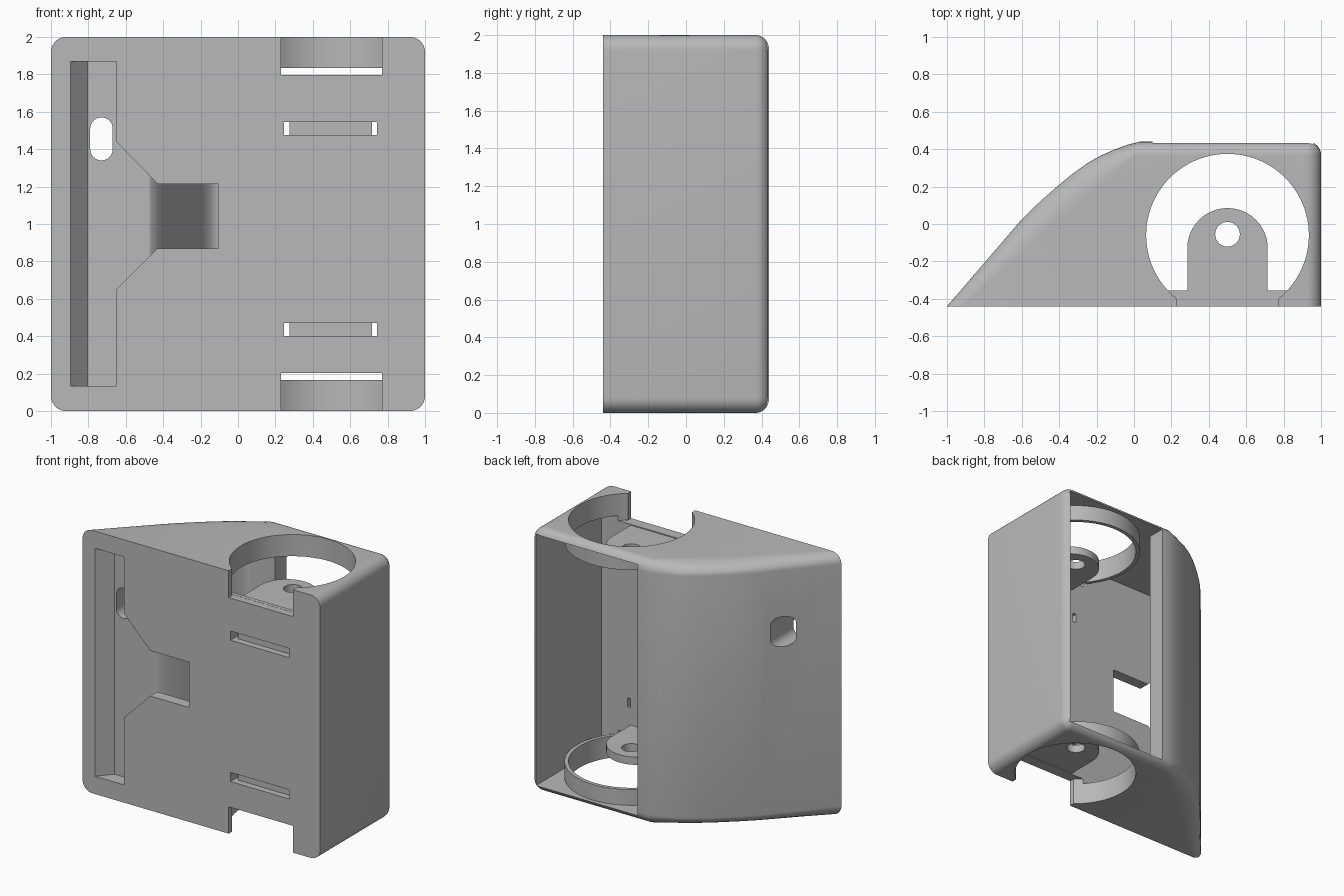
import bpy, bmesh, math
from mathutils import Vector

cube = bpy.data.objects.get("Cube")
if cube:
    bpy.data.objects.remove(cube)

grey = bpy.data.materials.new("plain grey")
grey.use_nodes = True
grey.diffuse_color = (0.48, 0.48, 0.48, 1)
grey.node_tree.nodes["Principled BSDF"].inputs["Base Color"].default_value = grey.diffuse_color


def loft(name, rings):
    """Closed solid skinned through rings of equal point count."""
    bm = bmesh.new()
    loops = [[bm.verts.new(p) for p in ring] for ring in rings]
    n = len(loops[0])
    for a, b in zip(loops, loops[1:]):
        for i in range(n):
            j = (i + 1) % n
            bm.faces.new((a[i], a[j], b[j], b[i]))
    bm.faces.new(loops[0][::-1])
    bm.faces.new(loops[-1])
    bmesh.ops.recalc_face_normals(bm, faces=bm.faces)
    mesh = bpy.data.meshes.new(name)
    bm.to_mesh(mesh)
    bm.free()
    mesh.materials.append(grey)
    ob = bpy.data.objects.new(name, mesh)
    bpy.context.collection.objects.link(ob)
    return ob


def prism(name, pts, lo, hi, axis="Z"):
    """Extrude an outline along z, or an x-z outline along y."""
    if axis == "Z":
        return loft(name, [[(x, y, h) for x, y in pts] for h in (lo, hi)])
    return loft(name, [[(x, h, z) for x, z in pts] for h in (lo, hi)])


def rect(x0, x1, y0, y1):
    return [(x0, y0), (x1, y0), (x1, y1), (x0, y1)]


def arc(cx, cy, r, a0, a1, n):
    return [(cx + r * math.cos(math.radians(a0 + (a1 - a0) * i / n)),
             cy + r * math.sin(math.radians(a0 + (a1 - a0) * i / n))) for i in range(n + 1)]


def circle(cx, cy, r, n=96):
    return arc(cx, cy, r, 0, 360, n)[:-1]


def combine(part, operation):
    mod = body.modifiers.new(part.name, "BOOLEAN")
    mod.object, mod.operation, mod.solver = part, operation, "EXACT"
    bpy.context.view_layer.objects.active = body
    bpy.ops.object.modifier_apply(modifier=mod.name)
    bpy.data.objects.remove(part)


def cut(part):
    combine(part, "DIFFERENCE")


def join(part):
    combine(part, "UNION")


# Outer case: bulging side, with the ends rounded over onto a straight chord
slope = [(0.03, 0.44), (-0.03, 0.425), (-0.1, 0.4), (-0.18, 0.365), (-0.25, 0.325), (-0.32, 0.275),
         (-0.4, 0.21), (-0.48, 0.14), (-0.54, 0.085), (-0.6, 0.025)]
outer = [(-1, -0.44), (1, -0.44)] + arc(0.93, 0.37, 0.07, 0, 90, 8) + slope
start, end = Vector((0.0, 0.37)), Vector((-0.92, -0.44))
chord = [tuple(start.lerp(end, (0.03 - x) / 1.03)) for x, y in slope]
cap = [(-0.92, -0.44), (0.92, -0.44)] + arc(0.91, 0.36, 0.01, 0, 90, 8) + chord
rings = []
for k in range(9):
    a = math.radians(90 * k / 8)
    t, z = math.sin(a), 0.08 * (1 - math.cos(a))
    rings.append([(c[0] + (o[0] - c[0]) * t, c[1] + (o[1] - c[1]) * t, z)
                  for c, o in zip(cap, outer)])
rings += [[(x, y, 2 - z) for x, y, z in ring] for ring in rings[::-1]]
body = loft("case", rings)

# Hollow inside, open at the back, with an S-curved guide wall
guide = [(-0.5 + 0.4 * i / 20, -0.022 - 0.322 * math.cos(math.pi * i / 20)) for i in range(21)]
cavity = [(0.96, 0.6), (0.1, 0.6), (0.1, 0.3)] + guide[::-1] + [(-0.555, -0.346), (-0.555, -0.355),
                                                              (0.96, -0.355)]
cut(prism("cavity", cavity, 0.045, 1.955))

# Round openings with collars, and a drilled lug behind each one
CX, CY = 0.5, -0.06
collar = [(x, max(y, -0.4)) for x, y in arc(CX, CY, 0.463, -45, 225, 72)]
lug = [(0.285, -0.4), (0.715, -0.4)] + arc(CX, -0.13, 0.215, 0, 180, 32)


def span(lo, hi, top):
    return (2 - hi, 2 - lo) if top else (lo, hi)


for top in (False, True):
    join(prism("collar", collar, *span(0.02, 0.165, top)))
    join(prism("lug", lug, *span(0.21, 0.27, top)))
    cut(prism("opening", circle(CX, CY, 0.435), *span(-0.1, 0.203, top)))
    cut(prism("notch", rect(0.23, 0.77, -0.6, -0.385), *span(-0.1, 0.204, top)))
    cut(prism("lug_hole", circle(CX, -0.055, 0.066, 32), *span(0.15, 0.35, top)))
    # Strap slot: shallow groove with both ends passing through the wall
    z0, z1 = (1.475, 1.545) if top else (0.4, 0.47)
    cut(prism("strap_groove", rect(0.245, 0.742, z0, z1), -0.6, -0.39, "Y"))
    for x0, x1 in ((0.245, 0.275), (0.717, 0.742)):
        cut(prism("strap_end", rect(x0, x1, z0, z1), -0.6, -0.3, "Y"))

# Long front pocket, funnel into the inside, and the oval hole
cut(prism("pocket", [(-0.905, -0.452), (-0.805, -0.335), (-0.65, -0.335), (-0.65, -0.452)], 0.135, 1.87))
funnel = [(-0.66, 0.64), (-0.43, 0.87), (-0.105, 0.87), (-0.105, 1.215), (-0.43, 1.215), (-0.66, 1.45)]
cut(prism("funnel", funnel, -0.6, -0.336, "Y"))
oval = arc(-0.73, 1.51, 0.06, 0, 180, 16) + arc(-0.73, 1.4, 0.06, 180, 360, 16)
cut(prism("oval_hole", oval, -0.42, 0.4, "Y"))

# Smooth curves, crisp edges
bpy.ops.object.select_all(action="DESELECT")
body.select_set(True)
bpy.context.view_layer.objects.active = body
bpy.ops.object.shade_smooth_by_angle(angle=math.radians(30))
